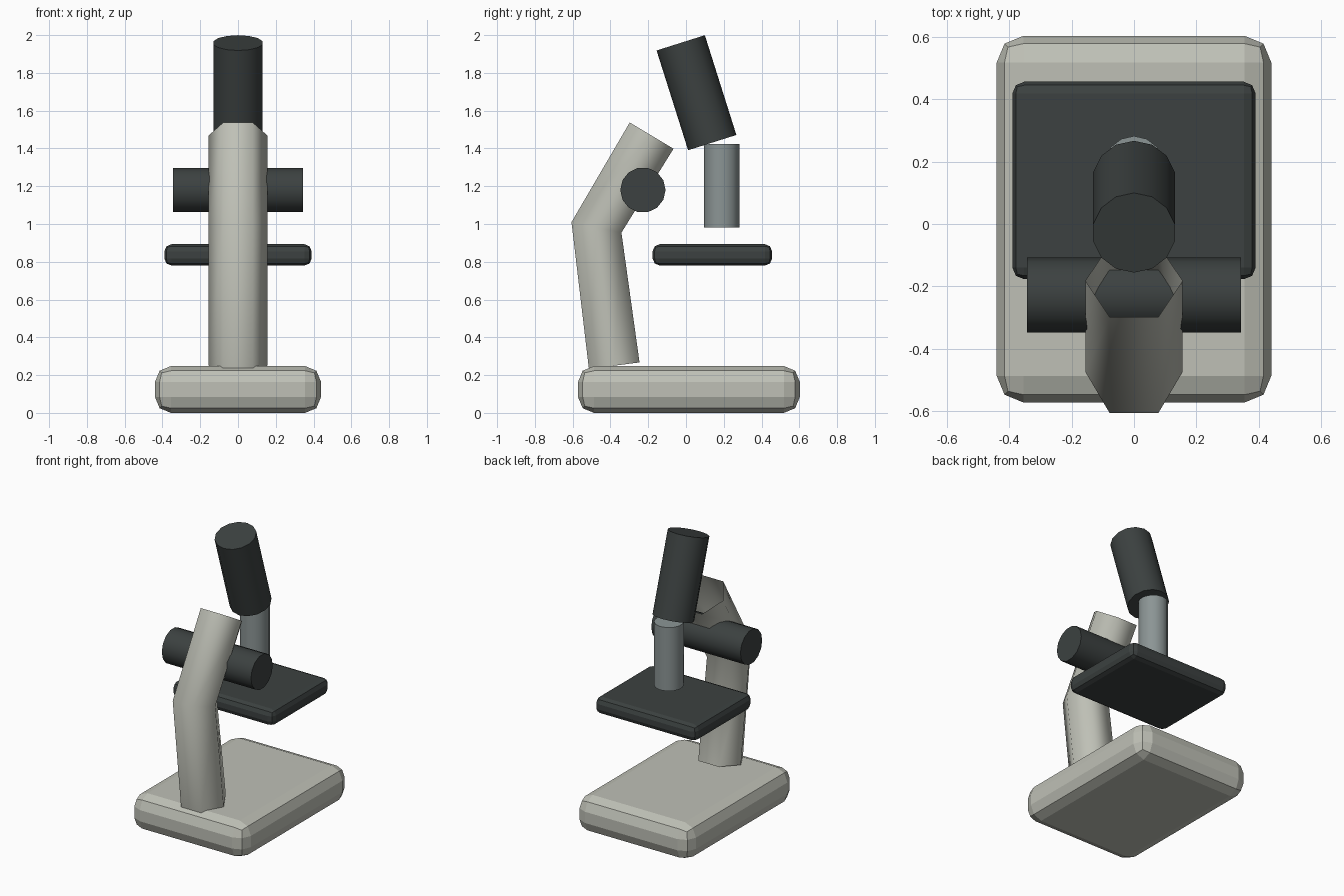
import bpy, bmesh, math
from mathutils import Vector

if "Cube" in bpy.data.objects:
    bpy.data.objects.remove(bpy.data.objects["Cube"])


def material(name, rgb):
    m = bpy.data.materials.new(name)
    m.diffuse_color = (*rgb, 1)
    m.use_nodes = True
    m.node_tree.nodes["Principled BSDF"].inputs["Base Color"].default_value = m.diffuse_color
    return m


LIGHT = material("pale_enamel", (0.52, 0.53, 0.47))
DARK = material("dark_plastic", (0.045, 0.053, 0.052))
METAL = material("lens_metal", (0.26, 0.30, 0.30))


def slab(name, lo, hi, bevel, mat):
    """Box between two corners with two-step rounded edges."""
    lo, hi = Vector(lo), Vector(hi)
    bpy.ops.mesh.primitive_cube_add(size=1, location=(lo + hi) / 2)
    ob = bpy.context.object
    ob.name = name
    for v in ob.data.vertices:
        v.co *= hi - lo
    mod = ob.modifiers.new("rounded_edges", 'BEVEL')
    mod.width, mod.segments = bevel, 2
    ob.data.materials.append(mat)


def rod(name, a, b, radius, mat, rot):
    """Capped cylinder from a to b, turned by the given Euler rotation."""
    a, b = Vector(a), Vector(b)
    bpy.ops.mesh.primitive_cylinder_add(vertices=14, radius=radius, depth=(b - a).length,
                                        location=(a + b) / 2, rotation=rot)
    ob = bpy.context.object
    ob.name = name
    ob.data.materials.append(mat)
    bpy.ops.object.shade_smooth_by_angle(angle=math.radians(30))


def tube(name, path, radius, sides, mat):
    """Open-ended tube swept along a path in the YZ plane."""
    pts = [Vector(p) for p in path]
    bm = bmesh.new()
    rings = []
    for i, p in enumerate(pts):
        t = Vector((0, 0, 0))
        if i > 0:
            t += (p - pts[i - 1]).normalized()
        if i < len(pts) - 1:
            t += (pts[i + 1] - p).normalized()
        side = Vector((1, 0, 0))
        up = t.normalized().cross(side)
        angles = [2 * math.pi * k / sides for k in range(sides)]
        rings.append([bm.verts.new(p + radius * (math.cos(w) * side + math.sin(w) * up))
                      for w in angles])
    for r0, r1 in zip(rings, rings[1:]):
        for k in range(sides):
            n = (k + 1) % sides
            bm.faces.new((r0[k], r0[n], r1[n], r1[k])).smooth = True
    me = bpy.data.meshes.new(name)
    bm.to_mesh(me)
    bm.free()
    me.materials.append(mat)
    bpy.context.collection.objects.link(bpy.data.objects.new(name, me))


# Foot and specimen stage
slab("base", (-0.44, -0.572, 0), (0.44, 0.603, 0.248), 0.085, LIGHT)
slab("stage", (-0.39, -0.177, 0.78), (0.39, 0.456, 0.893), 0.038, DARK)

# Bent six-sided arm
tube("arm", [(0, -0.38, 0.25), (0, -0.474, 0.982), (0, -0.182, 1.468)], 0.156, 6, LIGHT)

# Focus knob running through the arm
rod("focus_knob", (-0.343, -0.228, 1.18), (0.343, -0.228, 1.18), 0.12, DARK,
    (0, math.pi / 2, 0))

# Optics: tilted eyepiece above an upright objective
tilt = math.atan2(0.167, 0.528)
rod("eyepiece", (0, 0.139, 1.431), (0, -0.028, 1.959), 0.134, DARK, (tilt, 0, 0))
rod("objective", (0, 0.188, 0.982), (0, 0.188, 1.424), 0.094, METAL, (0, 0, 0))
